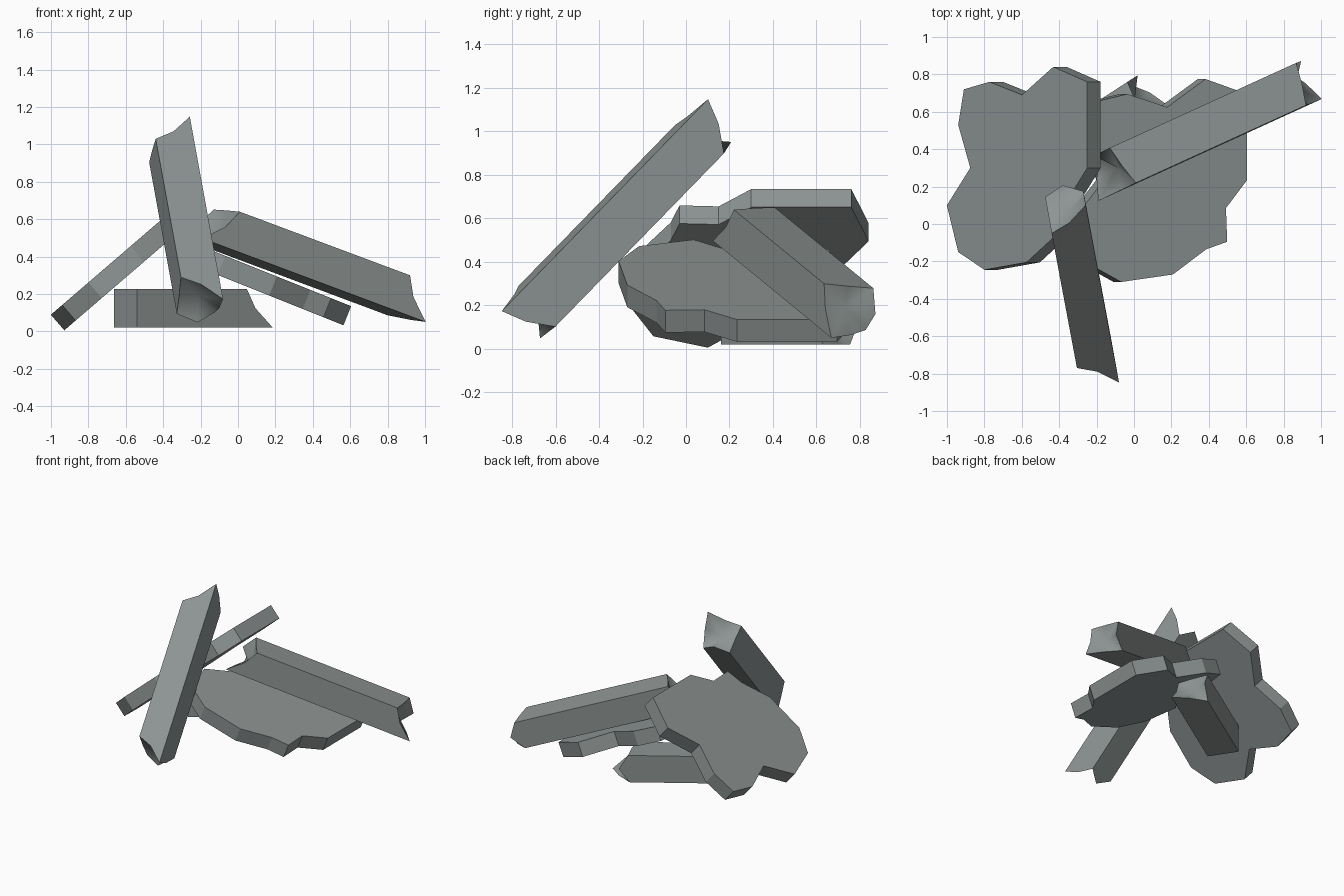
import bpy, bmesh
from math import cos, sin, radians
from mathutils import Vector

if "Cube" in bpy.data.objects:
    bpy.data.objects.remove(bpy.data.objects["Cube"])

concrete = bpy.data.materials.new("grey concrete")
concrete.diffuse_color = (0.27, 0.30, 0.295, 1)
concrete.use_nodes = True
concrete.node_tree.nodes["Principled BSDF"].inputs["Base Color"].default_value = concrete.diffuse_color


def finish(name, bm):
    bmesh.ops.recalc_face_normals(bm, faces=bm.faces)
    me = bpy.data.meshes.new(name)
    bm.to_mesh(me)
    bm.free()
    me.materials.append(concrete)
    ob = bpy.data.objects.new(name, me)
    bpy.context.collection.objects.link(ob)
    return ob


# Broken slab outline: distance from its straight edge, and y
OUTLINE = [(0, .30), (-.122, .15), (-.115, -.03), (-.235, -.07), (-.428, -.205),
           (-.725, -.245), (-.91, -.15), (-.99, .10), (-.825, .30), (-.91, .53),
           (-.87, .72), (-.69, .76), (-.46, .69), (-.24, .84), (0, .76)]
SLAB_THICK = 0.11


def slab(name, edge_x, edge_z, y_shift, tilt):
    """Plate leaning about the y axis, straight edge at (edge_x, edge_z)."""
    a = radians(tilt)
    down = Vector((sin(a), 0, -cos(a))) * SLAB_THICK
    top = [Vector((edge_x + u * cos(a), y + y_shift, edge_z + u * sin(a)))
           for u, y in OUTLINE]
    bm = bmesh.new()
    t = [bm.verts.new(p) for p in top]
    b = [bm.verts.new(p + down) for p in top]
    bm.faces.new(t)
    bm.faces.new(b[::-1])
    n = len(t)
    for i in range(n):
        j = (i + 1) % n
        bm.faces.new((t[i], b[i], b[j], t[j]))
    finish(name, bm)


# Beam section ring (across, along height) with how far each point breaks out
RING = [(1, 0, .165), (.5, 0, .055), (0, 0, 0), (0, .5, .03),
        (0, 1, .05), (.5, 1, .115), (1, 1, .04), (1, .5, .12)]
SIDE_P, SIDE_R, CENTRE = 0.207, 0.228, 0.02


def beam(name, head, tail, p_dir, flat_tail=False):
    """Beam along one short corner edge head-tail, with jagged ends."""
    head, tail = Vector(head), Vector(tail)
    d = (head - tail).normalized()
    p = Vector(p_dir)
    p = (p - d * p.dot(d)).normalized()
    r = d.cross(p)
    bm = bmesh.new()

    def end(base, sign):
        def pt(a, b, out):
            return bm.verts.new(base + p * a * SIDE_P + r * b * SIDE_R + d * sign * out)
        k = 0 if (sign < 0 and flat_tail) else 1
        ring = [pt(a, b, o * k) for a, b, o in RING]
        mid = pt(.5, .5, CENTRE * k)
        for i in range(8):
            f = bm.faces.new((ring[i], ring[(i + 1) % 8], mid))
            f.smooth = k == 1
        return ring

    h, t = end(head, 1), end(tail, -1)
    # four flat sides, each including the broken mid points
    for i in range(0, 8, 2):
        j = (i + 2) % 8
        bm.faces.new((h[i], h[i + 1], h[j], t[j], t[i + 1], t[i]))
    finish(name, bm)


# Two leaning slabs
slab("left_slab", -.25, .735, 0, 40.7)
slab("right_slab", .605, .135, -.065, -21.8)

# Three broken beams
beam("front_beam", (-.44, -.05, 1.03), (-.305, -.77, .29), (.202, .036, 0))
beam("right_beam", (.92, .635, .30), (.01, .22, .64), (-.055, -.03, -.2))
a = radians(33)
beam("floor_beam", (-.54 + .70 * cos(a), .16 + .70 * sin(a), .228), (-.54, .16, .228),
     (0, 0, -1), flat_tail=True)
